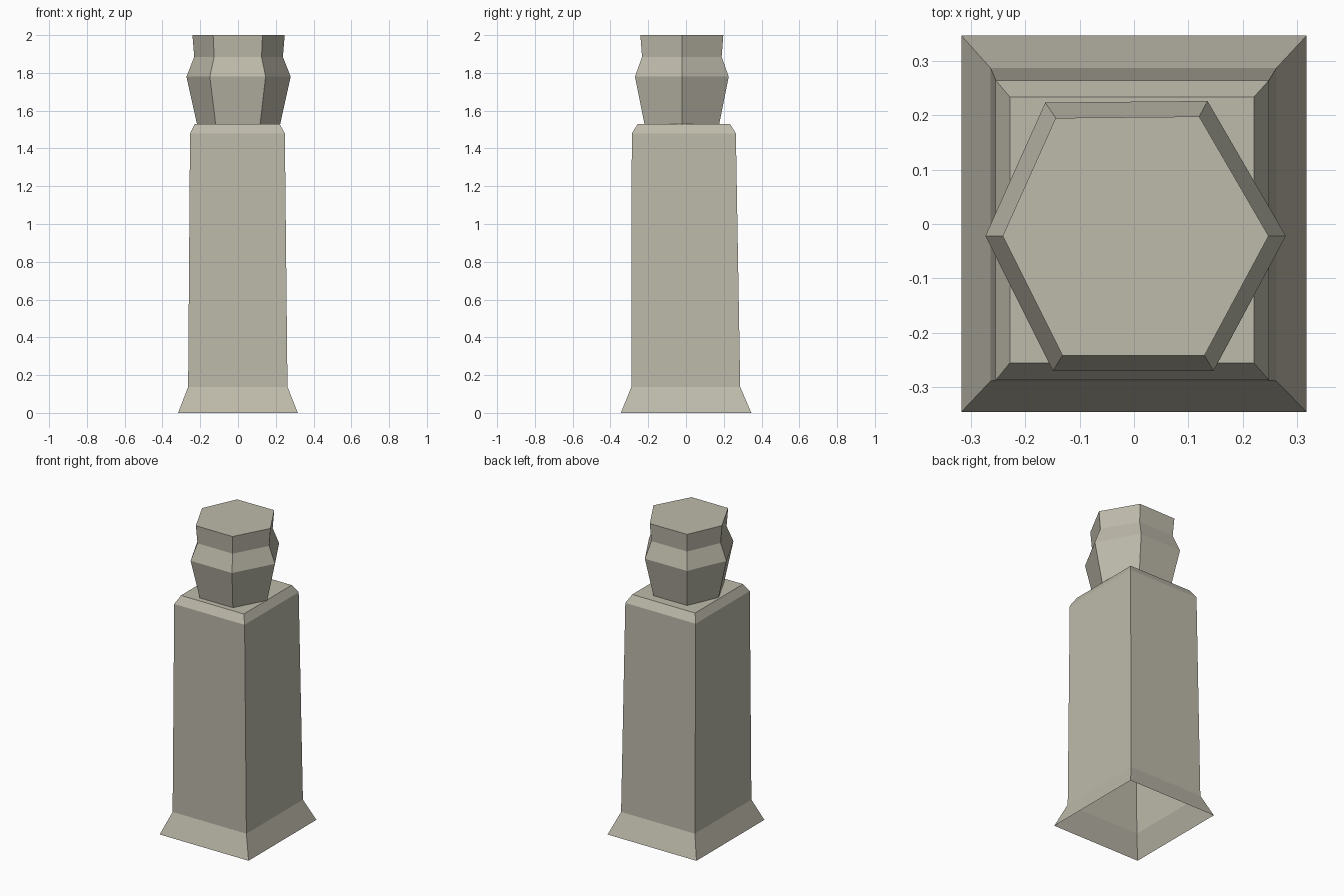
import bpy
import bmesh

if "Cube" in bpy.data.objects:
    bpy.data.objects.remove(bpy.data.objects["Cube"])

stone = bpy.data.materials.new("warm grey stone")
stone.diffuse_color = (0.51, 0.49, 0.405, 1.0)
stone.use_nodes = True
stone.node_tree.nodes["Principled BSDF"].inputs["Base Color"].default_value = stone.diffuse_color


def loft(name, rings):
    """Skin equal-sized rings from bottom to top; cap the top, leave the base open."""
    bm = bmesh.new()
    loops = [[bm.verts.new(p) for p in ring] for ring in rings]
    n = len(loops[0])
    for low, high in zip(loops, loops[1:]):
        for i in range(n):
            j = (i + 1) % n
            bm.faces.new((low[i], low[j], high[j], high[i]))
    bm.faces.new(loops[-1])
    mesh = bpy.data.meshes.new(name)
    bm.to_mesh(mesh)
    bm.free()
    mesh.materials.append(stone)
    obj = bpy.data.objects.new(name, mesh)
    bpy.context.collection.objects.link(obj)
    return obj


def rectangle(x0, x1, y0, y1, z):
    return [(x0, y0, z), (x1, y0, z), (x1, y1, z), (x0, y1, z)]


# Square pillar: flared foot, slightly tapering shaft, chamfered top
loft("pillar", [
    rectangle(-0.317, 0.317, -0.345, 0.346, 0.0),
    rectangle(-0.264, 0.262, -0.289, 0.287, 0.138),
    rectangle(-0.254, 0.248, -0.287, 0.264, 1.48),
    rectangle(-0.228, 0.22, -0.255, 0.233, 1.53),
])

# Six-sided head: one outline scaled around its centre at each height
outline = [(-0.276, 0.0), (-0.152, -0.248), (0.143, -0.248),
           (0.276, 0.0), (0.132, 0.248), (-0.166, 0.245)]
profile = [(0.795, 1.525), (1.0, 1.78), (0.85, 1.885), (0.885, 2.0)]
loft("head", [[(0.003 + x * s, -0.022 + y * s, z) for x, y in outline]
              for s, z in profile])
